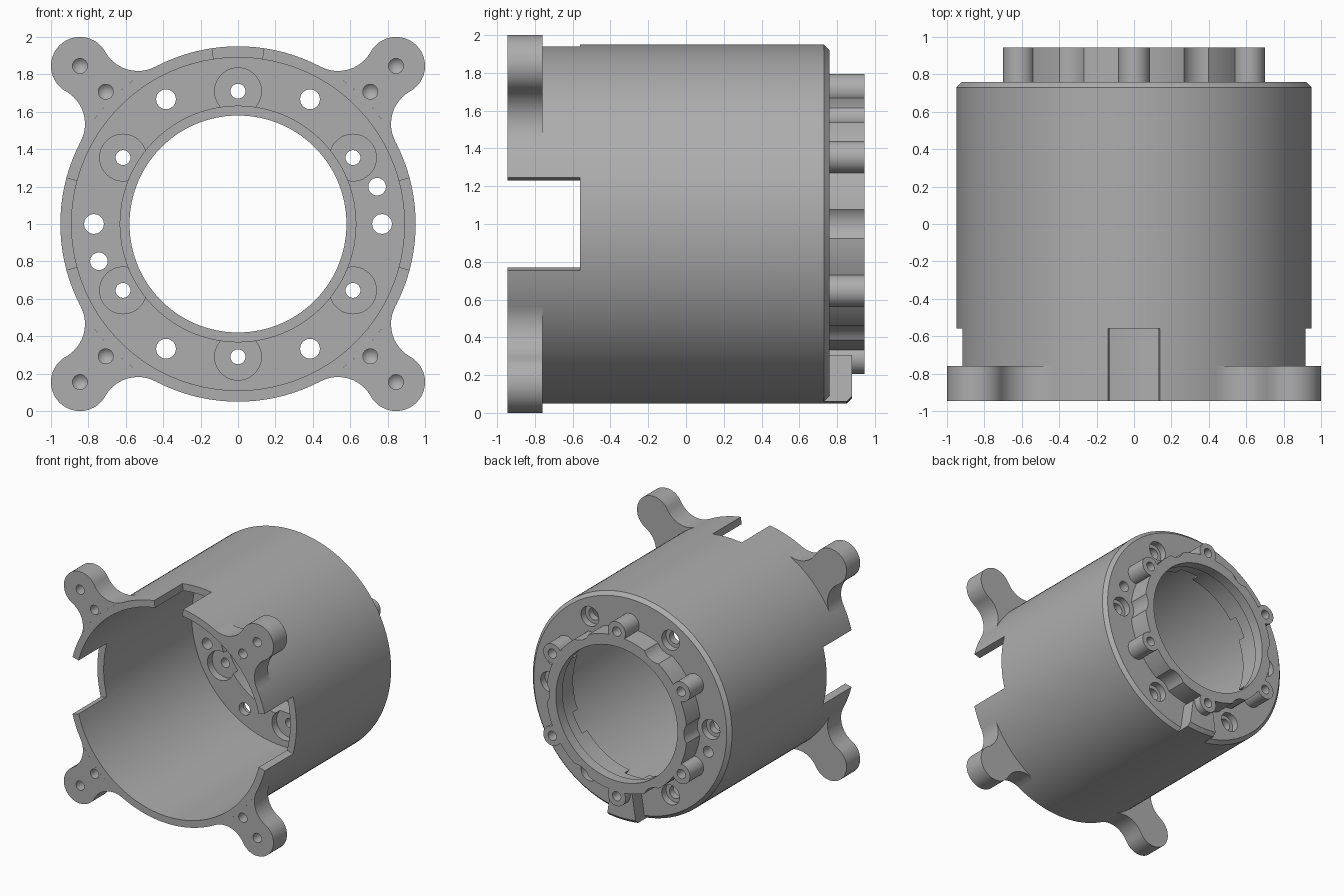
import bpy, bmesh
from math import sin, cos, pi, radians, atan2, hypot, acos
from mathutils import Matrix, Vector

if "Cube" in bpy.data.objects:
    bpy.data.objects.remove(bpy.data.objects["Cube"], do_unlink=True)

grey = bpy.data.materials.new("plain grey")
grey.use_nodes = True
COLOUR = (0.42, 0.42, 0.42, 1)
grey.diffuse_color = COLOUR
grey.node_tree.nodes["Principled BSDF"].inputs["Base Color"].default_value = COLOUR

FRONT, PLATE_IN, PLATE_OUT, BACK = -0.945, 0.64, 0.76, 0.945
OUTER, INNER, BORE, LIP = 0.95, 0.89, 0.63, 0.58


def finish(bm, name):
    bmesh.ops.remove_doubles(bm, verts=bm.verts, dist=1e-5)
    bmesh.ops.recalc_face_normals(bm, faces=bm.faces)
    me = bpy.data.meshes.new(name)
    bm.to_mesh(me)
    bm.free()
    me.materials.append(grey)
    ob = bpy.data.objects.new(name, me)
    bpy.context.collection.objects.link(ob)
    return ob


def polar(r, deg):
    """Point on a circle around the main axis, as (x, z)."""
    return r * cos(radians(deg)), 1 + r * sin(radians(deg))


def lathe(name, profile, start=0, sweep=360, steps=120):
    """Turn a closed (radius, y) profile around the main axis."""
    bm = bmesh.new()
    verts = []
    for r, y in profile:
        x, z = polar(r, start)
        verts.append(bm.verts.new((x, y, z)))
    face = bm.faces.new(verts)
    full = sweep == 360
    bmesh.ops.spin(bm, geom=[face], cent=(0, 0, 1), axis=(0, -1, 0),
                   angle=radians(sweep), steps=steps, use_merge=full)
    if full:
        bmesh.ops.delete(bm, geom=[f for f in bm.faces if len(f.verts) > 4
                                   or abs(f.normal.y) < 1e-4 and f is face],
                         context="FACES_ONLY")
    return finish(bm, name)


def prism(name, outline, y0, y1):
    """Extrude an (x, z) outline along y."""
    bm = bmesh.new()
    face = bm.faces.new([bm.verts.new((x, y0, z)) for x, z in outline])
    out = bmesh.ops.extrude_face_region(bm, geom=[face])
    moved = [v for v in out["geom"] if isinstance(v, bmesh.types.BMVert)]
    bmesh.ops.translate(bm, verts=moved, vec=(0, y1 - y0, 0))
    return finish(bm, name)


def rod(centre, r, y0, y1, sides=32, name="cutter"):
    x, z = centre
    ring = [(x + r * cos(2 * pi * i / sides), z + r * sin(2 * pi * i / sides))
            for i in range(sides)]
    return prism(name, ring, y0, y1)


def drill(centre, r, y0, y1):
    """Blind hole cutter with a conical tip."""
    bm = bmesh.new()
    turn = Matrix.Rotation(-pi / 2, 4, "X")
    mid = Vector((centre[0], (y0 + y1) / 2, centre[1]))
    bmesh.ops.create_cone(bm, cap_ends=True, segments=24, radius1=r, radius2=r,
                          depth=y1 - y0, matrix=Matrix.Translation(mid) @ turn)
    cap = max(bm.faces, key=lambda f: f.calc_center_median().y)
    tip = bmesh.ops.poke(bm, faces=[cap])["verts"]
    bmesh.ops.translate(bm, verts=tip, vec=(0, r, 0))
    return finish(bm, "cutter")


def combine(ob, tools, operation="DIFFERENCE"):
    """Boolean a list of tools into an object, then discard the tools."""
    for tool in tools:
        mod = ob.modifiers.new("combine", "BOOLEAN")
        mod.operation, mod.solver, mod.object = operation, "EXACT", tool
    deps = bpy.context.evaluated_depsgraph_get()
    me = bpy.data.meshes.new_from_object(ob.evaluated_get(deps))
    ob.modifiers.clear()
    ob.data = me
    for tool in tools:
        bpy.data.objects.remove(tool, do_unlink=True)


def sector(deg, half):
    pts = [polar(0.8, deg - half), polar(1.1, deg - half),
           polar(1.1, deg + half), polar(0.8, deg + half)]
    return prism("cutter", pts, -1.1, -0.56)


screws = [polar(0.77, a) for a in range(0, 360, 60)]
lugs = [polar(0.71, a) for a in range(30, 390, 60)]


def lug_holes():
    return [rod(c, 0.04, 0.5, 1.1, 24) for c in lugs]


# Cylindrical housing with its rear plate
housing = lathe("housing", [(INNER, FRONT), (OUTER, FRONT), (OUTER, 0.73),
                            (0.92, PLATE_OUT), (BORE, PLATE_OUT),
                            (BORE, PLATE_IN), (INNER, PLATE_IN)])
cuts = [sector(0, 15), sector(180, 15), sector(90, 8.4)]
cuts += [rod(c, 0.125, 0.5, 0.705, 40) for c in lugs] + lug_holes()
cuts += [rod(c, 0.053, 0.5, 0.9, 24) for c in screws]
cuts += [rod(c, 0.085, 0.70, 0.9) for c in screws]
cuts += [rod(polar(0.77, a), 0.047, 0.5, 0.9, 24) for a in (15, 195)]
combine(housing, cuts)

# Scalloped rear ring with screw lugs
ring = rod((0, 1), 0.67, PLATE_OUT, BACK, 120, "rear_ring")
combine(ring, [rod(c, 0.085, PLATE_OUT, BACK) for c in lugs], "UNION")
combine(ring, [rod(c, 0.13, 0.7, 1.1, 40) for c in screws] + lug_holes()
        + [rod((0, 1), LIP, 0.7, 1.1, 120), rod((0, 1), BORE, 0.7, 0.855, 120)])

# Locating key under the ring
key = lathe("locating_key", [(0.70, 0.73), (OUTER, 0.73), (OUTER, 0.85),
                             (0.92, 0.88), (0.70, 0.88)], 270 - 8.4, 16.8, 6)
combine(key, [rod(lugs[4], 0.04, 0.5, 1.1, 24)])


# Mounting ears: round lobe blended into the housing by two concave fillets
def ear_outline(lobe_dist=1.195, lobe_r=0.155, fillet=0.2):
    a, b = OUTER + fillet, lobe_r + fillet
    phi = acos((a * a + lobe_dist ** 2 - b * b) / (2 * a * lobe_dist))
    fu, fv = a * cos(phi), a * sin(phi)
    to_lobe = atan2(-fv, lobe_dist - fu)
    half = []
    for i in range(13):                      # fillet, housing side to lobe side
        t = phi - pi + (to_lobe - phi + pi) * i / 12
        half.append((fu + fillet * cos(t), fv + fillet * sin(t)))
    for i in range(1, 17):                   # lobe, out to its tip
        t = (to_lobe + pi) * (1 - i / 16)
        half.append((lobe_dist + lobe_r * cos(t), lobe_r * sin(t)))
    arc = [(OUTER * cos(phi * k / 10), OUTER * sin(phi * k / 10))
           for k in range(-9, 10)]
    return half + [(u, -v) for u, v in half[-2::-1]] + arc


ears = []
for deg, name in ((45, "upper_left"), (135, "upper_right"),
                  (225, "lower_right"), (315, "lower_left")):
    pts = [polar(hypot(u, v), deg + atan2(v, u) * 180 / pi)
           for u, v in ear_outline()]
    ear = prism(name + "_ear", pts, FRONT, -0.76)
    combine(ear, [drill(polar(r, deg), 0.04, -1.0, -0.83) for r in (1.0, 1.195)])
    ears.append(ear)

# Smooth curved walls, keep machined edges crisp
for ob in [housing, ring, key] + ears:
    bpy.ops.object.select_all(action="DESELECT")
    ob.select_set(True)
    bpy.context.view_layer.objects.active = ob
    bpy.ops.object.shade_smooth_by_angle(angle=radians(30))
